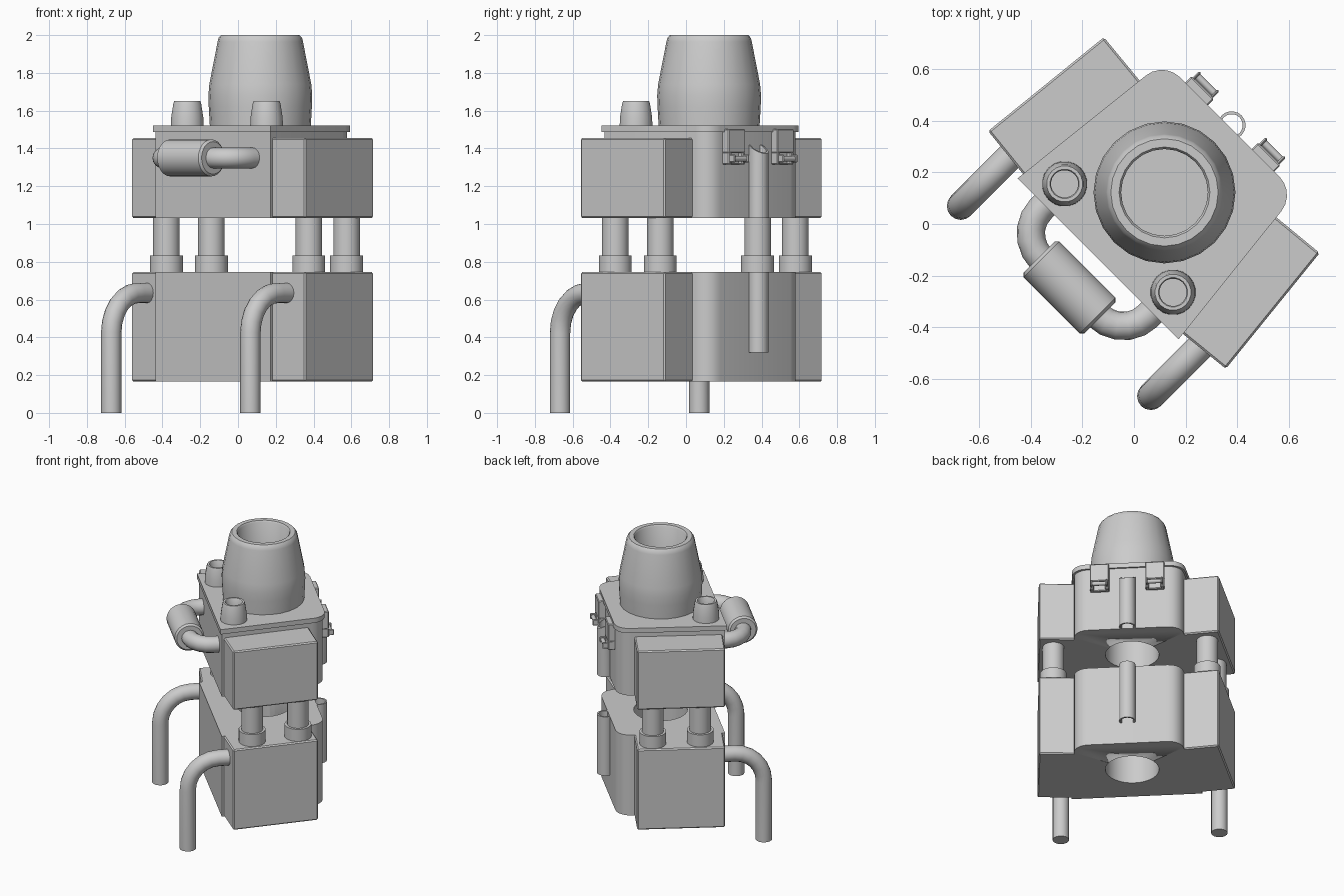
import bpy, bmesh
from math import pi, sin, cos, radians
from mathutils import Matrix, Vector

if "Cube" in bpy.data.objects:
    bpy.data.objects.remove(bpy.data.objects["Cube"])

# Everything is laid out in a local frame (x across, y to the back), then turned 45 degrees
TURN = Matrix.Rotation(radians(-45), 4, 'Z') @ Matrix.Translation((-0.003, 0, 0))
CORE_Y = 0.170          # shared axis of chimney and core hole


def finish(name, bm, smooth=True):
    bmesh.ops.remove_doubles(bm, verts=bm.verts, dist=1e-5)
    bmesh.ops.recalc_face_normals(bm, faces=bm.faces)
    bm.transform(TURN)
    me = bpy.data.meshes.new(name)
    bm.to_mesh(me)
    bm.free()
    ob = bpy.data.objects.new(name, me)
    bpy.context.collection.objects.link(ob)
    if smooth:
        bpy.ops.object.select_all(action='DESELECT')
        ob.select_set(True)
        bpy.context.view_layer.objects.active = ob
        bpy.ops.object.shade_smooth_by_angle(angle=radians(40))
    return ob


def prism(name, pts, z0, z1, bevel=0.0, smooth=True):
    bm = bmesh.new()
    f = bm.faces.new([bm.verts.new((x, y, z0)) for x, y in pts])
    ext = bmesh.ops.extrude_face_region(bm, geom=[f], use_keep_orig=True)
    for v in ext['geom']:
        if isinstance(v, bmesh.types.BMVert):
            v.co.z = z1
    ob = finish(name, bm, smooth)
    if bevel:
        m = ob.modifiers.new("bevel", 'BEVEL')
        m.width, m.segments = bevel, 1
    return ob


def lathe(name, profile, x, y, seg=24, close=False):
    # Revolve (radius, z) pairs; close joins the last ring to the first
    bm = bmesh.new()
    rings = [[bm.verts.new((x + r * cos(2 * pi * i / seg), y + r * sin(2 * pi * i / seg), z))
              for i in range(seg)] for r, z in profile]
    pairs = list(zip(rings, rings[1:])) + ([(rings[-1], rings[0])] if close else [])
    for a, b in pairs:
        for i in range(seg):
            j = (i + 1) % seg
            bm.faces.new((a[i], a[j], b[j], b[i]))
    if not close:
        bm.faces.new(rings[0])
        bm.faces.new(rings[-1])
    return bm


def pipe(name, pts, radius, seg=16):
    # Sweep a circle along a planar path
    pts = [Vector(p) for p in pts]
    n = (pts[0] - pts[1]).cross(pts[len(pts) // 2] - pts[1])
    n = n.normalized() if n.length > 1e-6 else Vector((0, 0, 1))
    bm, rings = bmesh.new(), []
    for k, p in enumerate(pts):
        t = Vector()
        if k > 0:
            t += (p - pts[k - 1]).normalized()
        if k < len(pts) - 1:
            t += (pts[k + 1] - p).normalized()
        side = t.normalized().cross(n)
        rings.append([bm.verts.new(p + radius * (cos(2 * pi * i / seg) * n + sin(2 * pi * i / seg) * side))
                      for i in range(seg)])
    for a, b in zip(rings, rings[1:]):
        for i in range(seg):
            j = (i + 1) % seg
            bm.faces.new((a[i], a[j], b[j], b[i]))
    bm.faces.new(rings[0])
    bm.faces.new(rings[-1])
    return finish(name, bm)


def outline(front_x, front_y, back_x, back_y, r):
    # Tapered footprint with rounded back corners
    right = [(back_x - r + r * cos(a), back_y - r + r * sin(a))
             for a in (radians(6 + 84 * i / 5) for i in range(6))]
    return [(-front_x, front_y), (front_x, front_y)] + right + [(-x, y) for x, y in reversed(right)]


# Main bodies with a round core hole, and the top plate
body = outline(0.430, -0.183, 0.361, 0.516, 0.10)
cutter = finish("core_cutter", lathe("c", [(0.176, 0.1), (0.176, 1.45)], 0, CORE_Y, 32))
cutter.hide_render = True
cutter.hide_set(True)
for name, z0, z1 in (("lower_body", 0.165, 0.745), ("upper_body", 1.032, 1.492)):
    ob = prism(name, body, z0, z1)
    m = ob.modifiers.new("core_hole", 'BOOLEAN')
    m.object, m.operation, m.solver = cutter, 'DIFFERENCE', 'EXACT'
prism("top_plate", outline(0.441, -0.194, 0.372, 0.528, 0.10), 1.488, 1.522)

# Chimney and two small stacks
finish("chimney", lathe("chimney", [
    (0.267, 1.515), (0.273, 1.62), (0.275, 1.68), (0.270, 1.74), (0.226, 1.965), (0.221, 1.985),
    (0.208, 2.0), (0.176, 2.0), (0.168, 1.99), (0.168, 1.515)], 0, CORE_Y, close=True))
for s in (-1, 1):
    finish("small_stack", lathe("stack", [
        (0.088, 1.515), (0.086, 1.565), (0.075, 1.635), (0.070, 1.65), (0.057, 1.65),
        (0.053, 1.645), (0.053, 1.56)], s * 0.297, -0.080, 20))

for s in (-1, 1):
    # Side boxes, splayed with the body
    foot = [(s * x, y) for x, y in ((0.651, -0.145), (0.591, 0.429), (0.31, 0.402), (0.37, -0.174))]
    prism("lower_side_box", foot, 0.165, 0.745, 0.008, False)
    prism("upper_side_box", foot, 1.032, 1.455, 0.008, False)
    # Pillars with collars
    for x, y in ((0.533, 0.0), (0.506, 0.310)):
        finish("pillar", lathe("p", [(0.071, 0.74), (0.071, 1.04)], s * x, y, 20))
        finish("pillar_collar", lathe("p", [(0.088, 0.74), (0.088, 0.832)], s * x, y, 20))
    # Bent front leg
    bend = [(s * 0.521, -0.225 - 0.2 * cos(a), 0.425 + 0.21 * sin(a))
            for a in (pi / 2 * i / 6 for i in range(7))]
    pipe("front_leg", [(s * 0.521, -0.425, 0)] + bend + [(s * 0.521, -0.12, 0.635)], 0.054)

# Front handle pipe with a thick drum in its middle
half = [(0.293, -0.15, 1.35)] + [(0.153 + 0.14 * cos(a), -0.215 - 0.135 * sin(a), 1.35)
                                 for a in (pi / 2 * i / 5 for i in range(6))]
pipe("handle_pipe", half + [(-x, y, z) for x, y, z in reversed(half)], 0.055)
drum = lathe("drum", [(0.086, -0.166), (0.098, -0.154), (0.098, 0.154), (0.086, 0.166)], 0, 0)
drum.transform(Matrix.Translation((0, -0.35, 1.35)) @ Matrix.Rotation(pi / 2, 4, 'Y'))
finish("handle_drum", drum)

# Hollow rear tubes; the upper one has a slanted top
for name, z0, z1, slope in (("lower_rear_tube", 0.32, 0.745, 0.0), ("upper_rear_tube", 1.032, 1.405, 0.6)):
    bm = lathe(name, [(0.054, z0), (0.054, z1), (0.043, z1), (0.043, z0)], 0, 0.538, 20, close=True)
    for v in bm.verts:
        if v.co.z > z1 - 0.01:
            v.co.z -= slope * (v.co.y - 0.538)
    finish(name, bm)

# Rear latches: plate, two prongs and a cross rod
for s in (-1, 1):
    cx = s * 0.182

    def slab(name, x, w, y0, y1, z0, z1):
        prism(name, [(x - w, y0), (x + w, y0), (x + w, y1), (x - w, y1)], z0, z1, 0.005, False)
    slab("latch_plate", cx, 0.062, 0.505, 0.562, 1.375, 1.503)
    slab("latch_back", cx, 0.062, 0.505, 0.535, 1.315, 1.38)
    for t in (-1, 1):
        slab("latch_prong", cx + t * 0.050, 0.012, 0.505, 0.562, 1.315, 1.38)
        slab("latch_pin", cx + t * 0.050, 0.006, 0.55, 0.598, 1.325, 1.368)
    rod = lathe("rod", [(0.014, -0.056), (0.014, 0.056)], 0, 0, 12)
    rod.transform(Matrix.Translation((cx, 0.578, 1.345)) @ Matrix.Rotation(pi / 2, 4, 'Y'))
    finish("latch_rod", rod)
